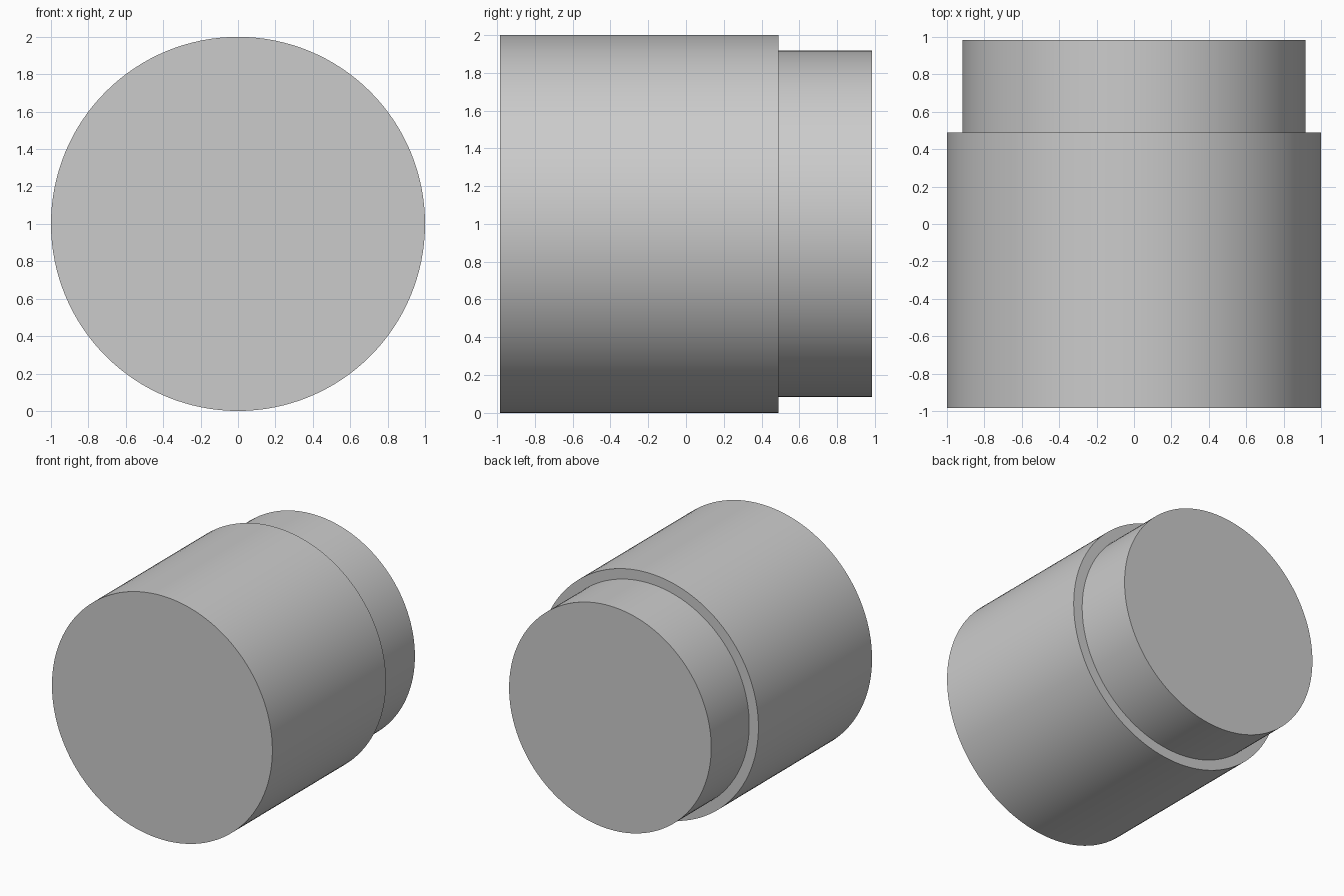
import bpy
import bmesh
import math
from mathutils import Vector

cube = bpy.data.objects.get("Cube")
if cube:
    bpy.data.objects.remove(cube, do_unlink=True)

SIDES = 128
BODY_RADIUS = 1.0
NECK_RADIUS = 0.917
FRONT, STEP, BACK = -0.983, 0.49, 0.983

# Plain grey material
grey = bpy.data.materials.new("light_grey")
grey.use_nodes = True
colour = (0.6, 0.6, 0.6, 1.0)
grey.diffuse_color = colour
grey.node_tree.nodes["Principled BSDF"].inputs["Base Color"].default_value = colour

# Stepped profile revolved around the y axis
bm = bmesh.new()
centre = Vector((0, 0, 1))
profile = [(BODY_RADIUS, FRONT), (BODY_RADIUS, STEP),
           (NECK_RADIUS, STEP), (NECK_RADIUS, BACK)]
verts = [bm.verts.new(centre + Vector((r, y, 0))) for r, y in profile]
edges = [bm.edges.new(pair) for pair in zip(verts, verts[1:])]
bmesh.ops.spin(bm, geom=verts + edges, cent=centre, axis=(0, 1, 0),
               angle=math.tau, steps=SIDES)
bmesh.ops.remove_doubles(bm, verts=bm.verts[:], dist=0.0001)

# Flat end caps
bmesh.ops.holes_fill(bm, edges=[e for e in bm.edges if e.is_boundary], sides=0)
bmesh.ops.recalc_face_normals(bm, faces=bm.faces[:])

mesh = bpy.data.meshes.new("stepped_cylinder")
bm.to_mesh(mesh)
bm.free()
mesh.materials.append(grey)
body = bpy.data.objects.new("stepped_cylinder", mesh)
bpy.context.collection.objects.link(body)

# Smooth sides with crisp rims
bpy.ops.object.select_all(action="DESELECT")
body.select_set(True)
bpy.context.view_layer.objects.active = body
bpy.ops.object.shade_smooth_by_angle(angle=math.radians(30))
